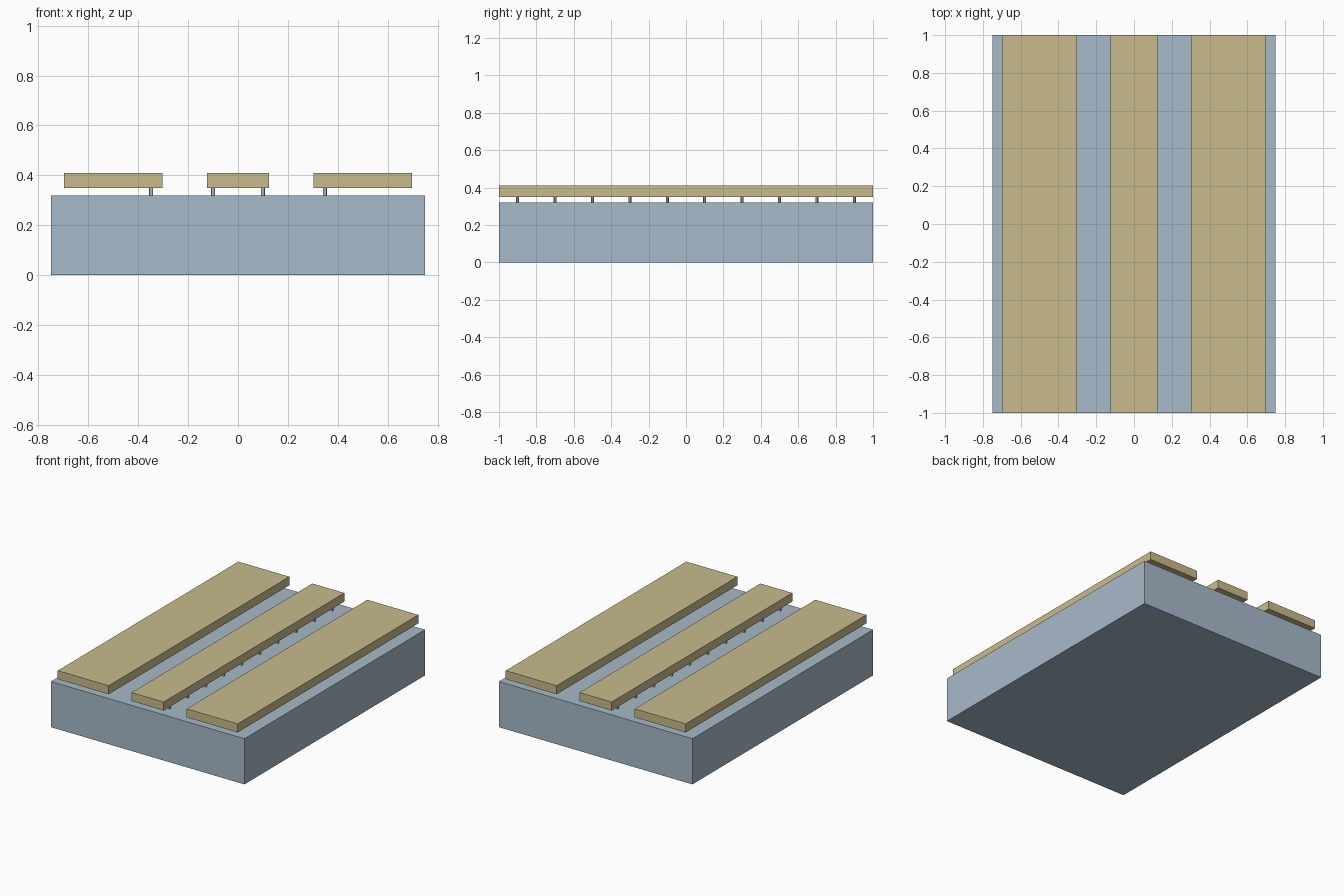
import bpy

default_cube = bpy.data.objects.get("Cube")
if default_cube:
    bpy.data.objects.remove(default_cube, do_unlink=True)


def make_material(name, rgb):
    mat = bpy.data.materials.new(name)
    mat.use_nodes = True
    mat.diffuse_color = (*rgb, 1)
    mat.node_tree.nodes["Principled BSDF"].inputs["Base Color"].default_value = (*rgb, 1)
    return mat


def finish(name, mat):
    obj = bpy.context.object
    obj.name = name
    obj.data.materials.append(mat)
    return obj


def box(name, x, width, bottom, top, mat):
    """Full-length block centred on x."""
    bpy.ops.mesh.primitive_cube_add(size=1, location=(x, 0, (bottom + top) / 2))
    obj = finish(name, mat)
    obj.scale = (width, LENGTH, top - bottom)
    bpy.ops.object.transform_apply(location=False, rotation=False, scale=True)


blue_grey = make_material("blue grey", (0.39, 0.49, 0.585))
tan = make_material("tan wood", (0.585, 0.497, 0.262))

LENGTH = 2.0
BASE_TOP, PLANK_BOTTOM, PLANK_TOP = 0.32, 0.35, 0.41

# Solid base block
box("base", 0, 1.5, 0, BASE_TOP, blue_grey)

# Three planks: narrow one in the middle, wide ones at the sides
for name, x, width in (("right_plank", -0.5, 0.395),
                       ("middle_plank", 0, 0.248),
                       ("left_plank", 0.5, 0.395)):
    box(name, x, width, PLANK_BOTTOM, PLANK_TOP, tan)

# Rows of small pegs holding the planks off the base
for x in (-0.348, -0.1, 0.1, 0.348):
    for i in range(10):
        bpy.ops.mesh.primitive_cylinder_add(
            vertices=12, radius=0.008, depth=PLANK_BOTTOM - BASE_TOP,
            location=(x, -0.9 + 0.2 * i, (BASE_TOP + PLANK_BOTTOM) / 2))
        finish("peg", blue_grey)
        bpy.ops.object.shade_smooth_by_angle()
